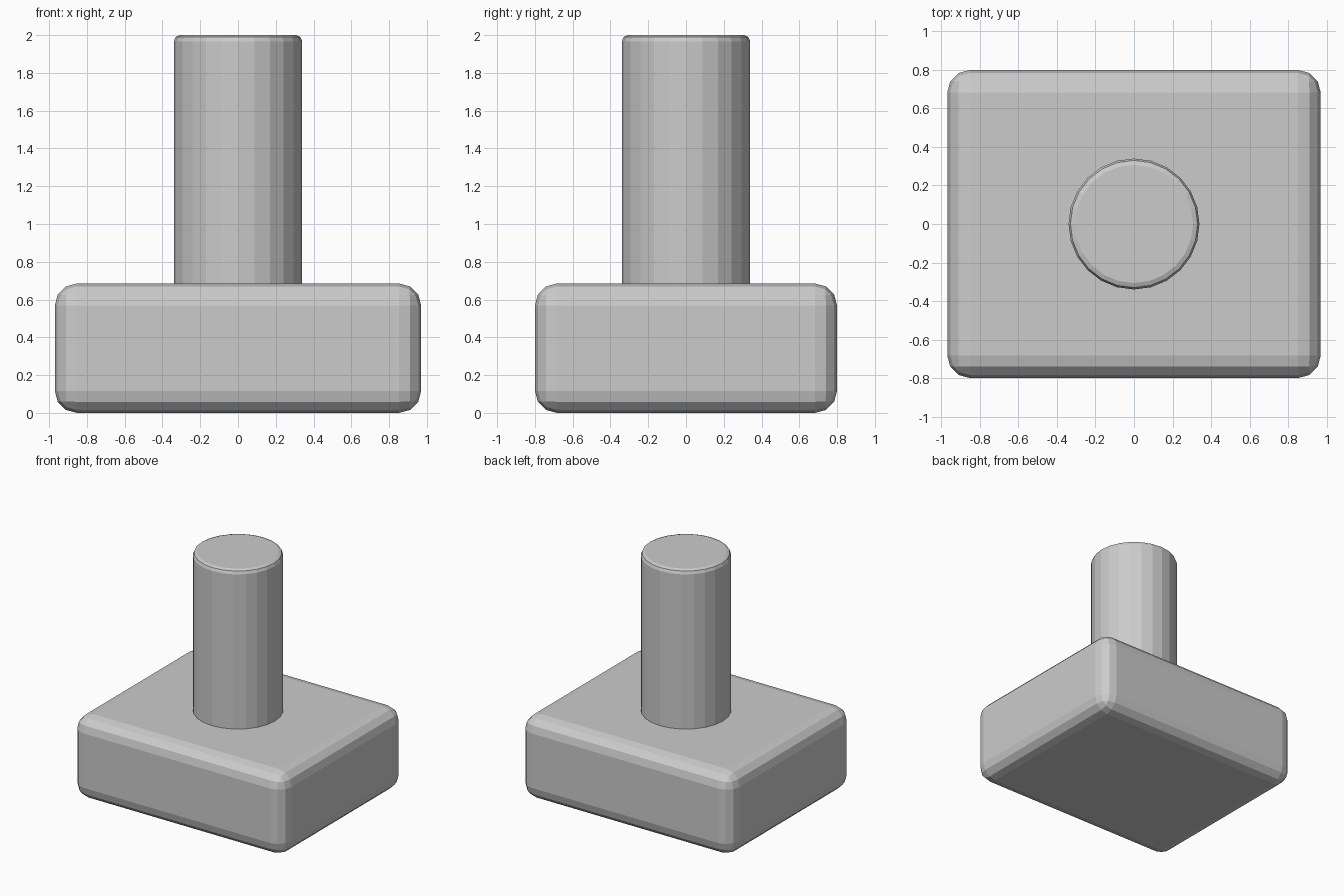
import bpy

if "Cube" in bpy.data.objects:
    bpy.data.objects.remove(bpy.data.objects["Cube"])


def bevel(obj, width, segments):
    mod = obj.modifiers.new("rounded_edges", "BEVEL")
    mod.width = width
    mod.segments = segments
    mod.limit_method = 'ANGLE'
    mod.angle_limit = 0.8  # skips the shallow edges between cylinder sides


# Rounded block base
bpy.ops.mesh.primitive_cube_add(size=1, location=(0, 0, 0.3425))
base = bpy.context.object
base.name = "base"
base.scale = (1.94, 1.6, 0.685)
bpy.ops.object.transform_apply(location=False, rotation=False, scale=True)
bevel(base, 0.117, 3)

# Upright post, set slightly into the base
bottom, top = 0.65, 2.0
bpy.ops.mesh.primitive_cylinder_add(vertices=24, radius=0.34, depth=top - bottom,
                                    location=(0, 0, (top + bottom) / 2))
post = bpy.context.object
post.name = "post"
bevel(post, 0.033, 2)
